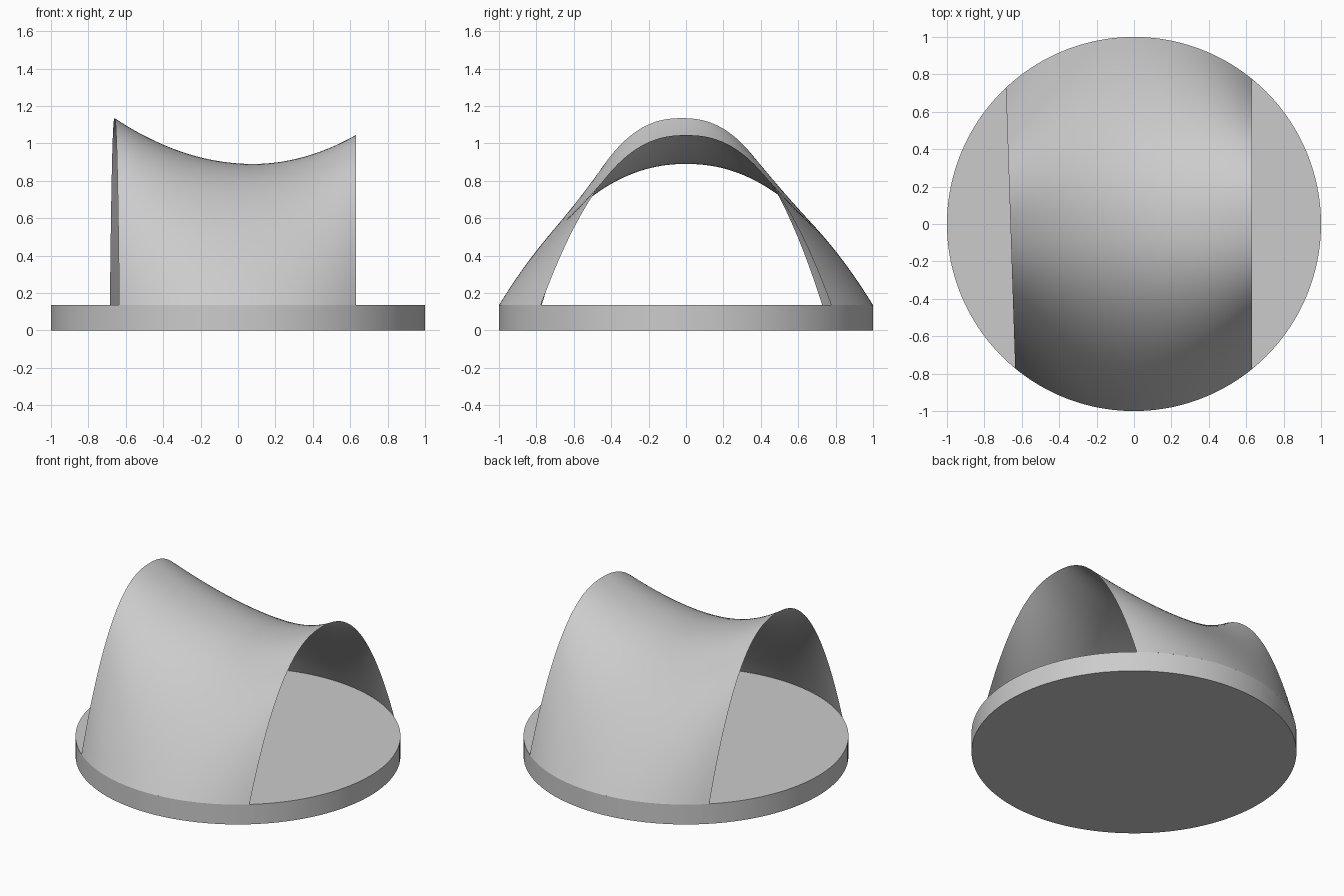
import bpy
import bmesh
from math import sqrt, radians
from mathutils import Vector

if "Cube" in bpy.data.objects:
    bpy.data.objects.remove(bpy.data.objects["Cube"])

BASE = 0.135          # thickness of the disc
COLUMNS, ROWS = 48, 64


def material(name, value):
    mat = bpy.data.materials.new(name)
    mat.use_nodes = True
    colour = (value, value, value, 1)
    mat.diffuse_color = colour
    bsdf = mat.node_tree.nodes["Principled BSDF"]
    bsdf.inputs["Base Color"].default_value = colour
    return mat


def smooth(obj):
    bpy.ops.object.select_all(action="DESELECT")
    obj.select_set(True)
    bpy.context.view_layer.objects.active = obj
    bpy.ops.object.shade_smooth_by_angle(angle=radians(30))


def foot(x, side):
    """Point on the rim of the disc at x, at the front (-1) or back (1)."""
    return Vector((x, side * sqrt(1 - x * x), BASE))


def ridge_height(x):
    """Saddle line along the crown, lowest a little right of centre."""
    d = x - 0.08
    return 0.89 + (0.51 if d > 0 else 0.447) * d * d


def arch_point(u, t):
    """u runs along the ridge, t runs from the front foot to the back foot."""
    front = foot(-0.635 + u * 1.265, -1)
    back = foot(-0.685 + u * 1.315, 1)
    p = front.lerp(back, (t + 1) / 2)
    crown_x = (front.x + back.x) / 2
    power = 2.15 + 0.2 * (crown_x / 0.65) ** 2
    p.z = BASE + (ridge_height(crown_x) - BASE) * (1 - abs(t) ** power)
    return p


grey = material("light grey", 0.6)

# Round base plate
bpy.ops.mesh.primitive_cylinder_add(vertices=128, radius=1, depth=BASE,
                                    location=(0, 0, BASE / 2))
base = bpy.context.object
base.name = "base_disc"
base.data.materials.append(grey)
smooth(base)

# Thin saddle canopy spanning the disc
bm = bmesh.new()
grid = [[bm.verts.new(arch_point(i / COLUMNS, 2 * j / ROWS - 1))
         for j in range(ROWS + 1)] for i in range(COLUMNS + 1)]
for i in range(COLUMNS):
    for j in range(ROWS):
        bm.faces.new((grid[i][j], grid[i + 1][j],
                      grid[i + 1][j + 1], grid[i][j + 1]))
mesh = bpy.data.meshes.new("saddle_canopy")
bm.to_mesh(mesh)
bm.free()
canopy = bpy.data.objects.new("saddle_canopy", mesh)
bpy.context.collection.objects.link(canopy)
mesh.materials.append(grey)
smooth(canopy)
